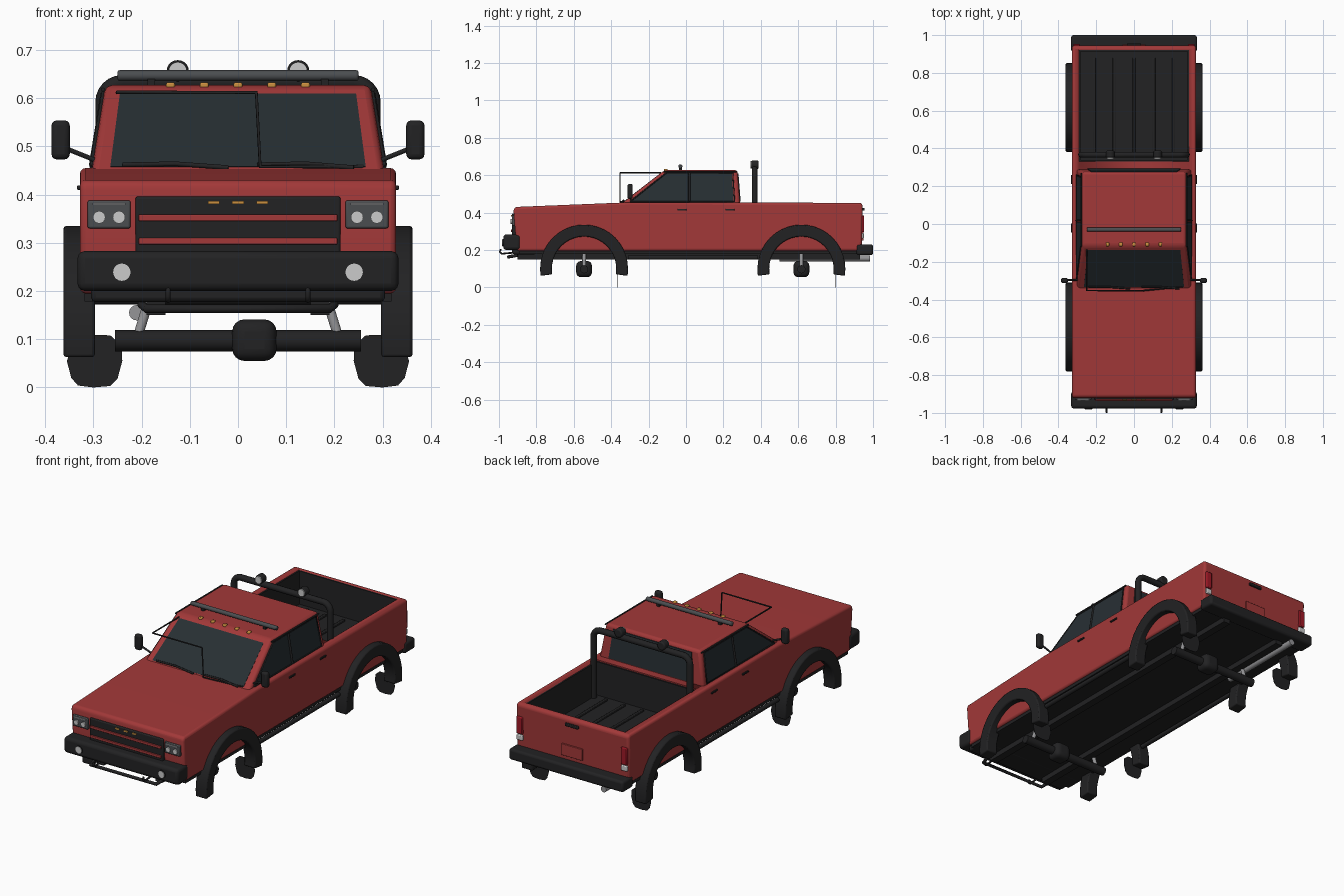
import bpy, bmesh, math
from mathutils import Vector

if "Cube" in bpy.data.objects:
    bpy.data.objects.remove(bpy.data.objects["Cube"])

def mat(name, r, g, b):
    m = bpy.data.materials.new(name)
    m.diffuse_color = (r, g, b, 1)
    m.use_nodes = True
    m.node_tree.nodes["Principled BSDF"].inputs["Base Color"].default_value = m.diffuse_color
    return m

RED = mat("red_paint", .36, .04, .04)
BLACK = mat("black_trim", .016, .016, .017)
GLASS = mat("dark_glass", .02, .028, .033)
LAMP = mat("lamp", .55, .55, .58)
STEEL = mat("steel", .3, .3, .31)
AMBER = mat("amber", .6, .28, .05)
TAIL = mat("tail_red", .35, .01, .02)
GREY = mat("dark_grey", .07, .075, .08)

def finish(name, bm, m, bevel=0, seg=2):
    bmesh.ops.recalc_face_normals(bm, faces=bm.faces)
    me = bpy.data.meshes.new(name)
    bm.to_mesh(me)
    bm.free()
    ob = bpy.data.objects.new(name, me)
    bpy.context.collection.objects.link(ob)
    me.materials.append(m)
    for o in bpy.context.selected_objects:
        o.select_set(False)
    ob.select_set(True)
    bpy.context.view_layer.objects.active = ob
    bpy.ops.object.shade_smooth_by_angle(angle=math.radians(35))
    if bevel:
        b = ob.modifiers.new("bevel", 'BEVEL')
        b.width, b.segments, b.limit_method = bevel, seg, 'ANGLE'
    return ob

def prism(name, pts, vec, m, bevel=0, seg=2):
    """Polygon of 3D points extruded along a vector."""
    bm = bmesh.new()
    f = bm.faces.new([bm.verts.new(p) for p in pts])
    r = bmesh.ops.extrude_face_region(bm, geom=[f])
    bmesh.ops.translate(bm, vec=vec, verts=[v for v in r['geom'] if isinstance(v, bmesh.types.BMVert)])
    return finish(name, bm, m, bevel, seg)

def box(name, x0, x1, y0, y1, z0, z1, m, bevel=0, seg=2):
    return prism(name, [(x0, y0, z0), (x1, y0, z0), (x1, y1, z0), (x0, y1, z0)], (0, 0, z1 - z0), m, bevel, seg)

def rod(name, a, b, r, m, bevel=0, n=16):
    a, b = Vector(a), Vector(b)
    bm = bmesh.new()
    bmesh.ops.create_cone(bm, cap_ends=True, segments=n, radius1=r, radius2=r, depth=(b - a).length)
    bm.transform((b - a).to_track_quat('Z', 'Y').to_matrix().to_4x4())
    bmesh.ops.translate(bm, vec=(a + b) / 2, verts=bm.verts)
    return finish(name, bm, m, bevel)

def tube(name, pts, r, m):
    cu = bpy.data.curves.new(name, 'CURVE')
    cu.dimensions, cu.bevel_depth, cu.bevel_resolution, cu.use_fill_caps = '3D', r, 3, True
    sp = cu.splines.new('POLY')
    sp.points.add(len(pts) - 1)
    for p, q in zip(sp.points, pts):
        p.co = (*q, 1)
    sp.use_smooth = True
    ob = bpy.data.objects.new(name, cu)
    bpy.context.collection.objects.link(ob)
    cu.materials.append(m)

# lower body with bed opening
side = [(-.905, .195), (.94, .195), (.945, .445), (.93, .452), (-.3, .455), (-.915, .430), (-.922, .41)]
body = prism("body", [(-.328, y, z) for y, z in side], (.656, 0, 0), RED, .012, 3)
cut = box("bed_cutter", -.29, .29, .33, .92, .265, .6, RED)
cut.hide_render = True
cut.hide_set(True)
bo = body.modifiers.new("bed", 'BOOLEAN')
bo.object, bo.operation, bo.solver = cut, 'DIFFERENCE', 'EXACT'

# bed liner
box("bed_floor", -.29, .29, .33, .92, .262, .272, BLACK)
for s in (-1, 1):
    box("bed_side_liner", s * .29, s * .282, .33, .92, .265, .447, BLACK)
box("bed_front_liner", -.29, .29, .33, .338, .265, .447, BLACK)
box("bed_rear_liner", -.29, .29, .912, .92, .265, .447, BLACK)
for i in range(5):
    x = -.21 + i * .105
    box("bed_rib", x - .008, x + .008, .36, .88, .27, .281, BLACK, .003)

# cab shell
def cx(z): return .305 - .03 * (z - .44) / .185
def wy(z): return -.355 + .24 * (z - .44) / .185
bm = bmesh.new()
lo = [bm.verts.new(p) for p in ((-.305, -.355, .44), (.305, -.355, .44), (.305, .29, .44), (-.305, .29, .44))]
hi = [bm.verts.new(p) for p in ((-.275, -.115, .627), (.275, -.115, .627), (.275, .275, .627), (-.275, .275, .627))]
bm.faces.new(lo)
bm.faces.new(hi)
for i in range(4):
    j = (i + 1) % 4
    bm.faces.new((lo[i], lo[j], hi[j], hi[i]))
finish("cab", bm, RED, .014, 3)

# windows
w = [(-.265, .458), (.265, .458), (.245, .61), (-.245, .61)]
prism("windshield", [(x, wy(z) - .003, z) for x, z in w], (0, .008, -.006), GLASS)
prism("rear_window", [(x * .93, .294 - .015 * (z - .44) / .187, z) for x, z in w], (0, -.008, 0), GLASS)
for s in (-1, 1):
    for nm, pts in (("front_window", [(-.29, .462), (.01, .462), (.01, .608), (-.105, .608)]),
                    ("rear_side_window", [(.025, .462), (.255, .462), (.245, .608), (.025, .608)])):
        prism(nm, [(s * (cx(z) + .003), y, z) for y, z in pts], (-s * .008, 0, 0), GLASS)
    ring = [(-.3, .458), (.26, .458), (.25, .612), (-.105, .612), (-.3, .458)]
    tube("window_seal", [(s * (cx(z) + .002), y, z) for y, z in ring], .004, BLACK)
    tube("window_pillar", [(s * (cx(z) + .002), .018, z) for z in (.46, .61)], .006, BLACK)
    tube("drip_rail", [(s * .28, -.12, .618), (s * .28, .27, .618)], .004, BLACK)

# stray windshield gasket wire and wipers
tube("gasket_wire", [(-.25, wy(.61), .612), (-.25, -.353, .612), (.038, -.353, .612), (.046, -.353, .458), (.26, wy(.458), .458)], .004, BLACK)
for x0, x1 in ((-.24, -.02), (.04, .24)):
    tube("wiper", [(x0, wy(.462) - .008, .462), ((x0 + x1) / 2, wy(.464) - .01, .464), (x1, wy(.456) - .008, .456)], .005, BLACK)

# roof lights
for i in range(5):
    x = -.14 + .07 * i
    box("marker_light", x - .009, x + .009, -.118, -.098, .62, .633, AMBER, .004)
rod("light_bar", (-.25, -.03, .647), (.25, -.03, .647), .011, GREY, .004)
for s in (-1, 1):
    box("light_bar_foot", s * .18 - .008, s * .18 + .008, -.038, -.022, .62, .642, BLACK)

# roll bar with lamps
arc = [(.28 - .04 + .04 * math.sin(a), .592 + .04 * math.cos(a)) for a in [i * math.pi / 12 for i in range(7)]]
half = [(.28, .27)] + arc[::-1]
tube("roll_bar", [(x, .367, z) for x, z in half] + [(-x, .367, z) for x, z in half[::-1]], .016, BLACK)
for s in (-1, 1):
    x = s * .125
    rod("bar_lamp_body", (x, .35, .656), (x, .388, .656), .023, BLACK, .006, 20)
    rod("bar_lamp_lens", (x, .345, .656), (x, .352, .656), .019, LAMP, 0, 20)

# grille
box("grille", -.213, .213, -.93, -.90, .275, .396, BLACK, .005)
for z in (.303, .352):
    box("grille_bar", -.206, .206, -.936, -.92, z - .007, z + .007, RED, .002)
for x in (-.05, 0, .05):
    box("grille_marker", x - .012, x + .012, -.935, -.92, .38, .387, AMBER)

# bumpers and valance
box("front_bumper", -.333, .333, -.977, -.885, .2, .283, BLACK, .016, 3)
box("front_valance", -.305, .305, -.93, -.8, .177, .22, BLACK, .01)
box("rear_bumper", -.333, .333, .912, 1.0, .172, .23, BLACK, .012, 3)

# mirrored exterior details
for s in (-1, 1):
    a, b = sorted((s * .223, s * .312))
    box("headlight_housing", a, b, -.93, -.9, .33, .388, GREY, .004)
    box("headlight_strip", a + .01, b - .01, -.934, -.92, .378, .383, STEEL)
    for x in (.247, .288):
        rod("headlight", (s * x, -.937, .353), (s * x, -.92, .353), .013, LAMP)
    rod("fog_lamp_rim", (s * .241, -.98, .239), (s * .241, -.96, .239), .021, BLACK, 0, 20)
    rod("fog_lamp", (s * .241, -.983, .239), (s * .241, -.96, .239), .018, LAMP, 0, 20)
    tube("tow_hook", [(s * .145, -.93, .185), (s * .145, -.985, .18), (s * .145, -.996, .19), (s * .145, -.99, .205)], .005, BLACK)
    box("mirror", s * .368 - .019, s * .368 + .019, -.313, -.285, .473, .554, BLACK, .011, 3)
    tube("mirror_arm", [(s * .298, -.295, .472), (s * .36, -.298, .497)], .005, BLACK)
    for y in (-.022, .235):
        box("door_handle", s * .33 - .004, s * .33 + .004, y - .024, y + .024, .41, .419, BLACK, .002)
    box("tail_light", s * .304 - .017, s * .304 + .017, .925, .953, .295, .385, TAIL, .004)
    box("reverse_light", s * .304 - .017, s * .304 + .017, .925, .952, .262, .29, LAMP, .004)
    tube("side_step", [(s * .315, -.31, .16), (s * .315, .385, .16)], .012, BLACK)
    box("frame_rail", s * .17 - .02, s * .17 + .02, -.9, .93, .15, .18, BLACK)
box("tailgate_handle", -.038, .038, .935, .955, .41, .425, BLACK, .003)
box("plate_recess", -.06, .06, .935, .95, .25, .31, RED, .002)

# underside
box("floor_pan", -.318, .318, -.89, .93, .178, .205, BLACK)
tube("skid_bar", [(-.2, -.9, .172), (-.19, -.95, .163), (.19, -.95, .163), (.2, -.9, .172)], .009, BLACK)
rod("exhaust", (-.21, .5, .155), (-.21, .985, .155), .016, STEEL)

# axles, fender flares, tyre sections
arcs = [math.pi * i / 20 for i in range(21)]
for yc in (-.545, .617):
    rod("axle", (-.255, yc, .097), (.255, yc, .097), .022, BLACK)
    box("differential", -.012, .08, yc - .042, yc + .042, .055, .141, BLACK, .025, 4)
    for s in (-1, 1):
        rod("shock", (s * .205, yc, .115), (s * .185, yc, .18), .01, STEEL)
        out = [(.235 * math.cos(t), .1 + .235 * math.sin(t)) for t in arcs]
        inn = [(.172 * math.cos(t), .1 + .172 * math.sin(t)) for t in arcs[::-1]]
        ring = [(.233, .062)] + out + [(-.233, .062), (-.17, .07)] + inn + [(.17, .07)]
        prism("fender_flare", [(s * .297, yc + y, z) for y, z in ring], (s * .065, 0, 0), BLACK, .006)
        prof = [(.265, 0.003), (.30, 0), (.332, .004), (.346, .02), (.355, .055), (.34, .1), (.325, .11), (.265, .108), (.242, .088), (.24, .055), (.25, .018)]
        prism("tyre_section", [(s * x, yc + .179, z) for x, z in prof], (0, .002, 0), BLACK)
